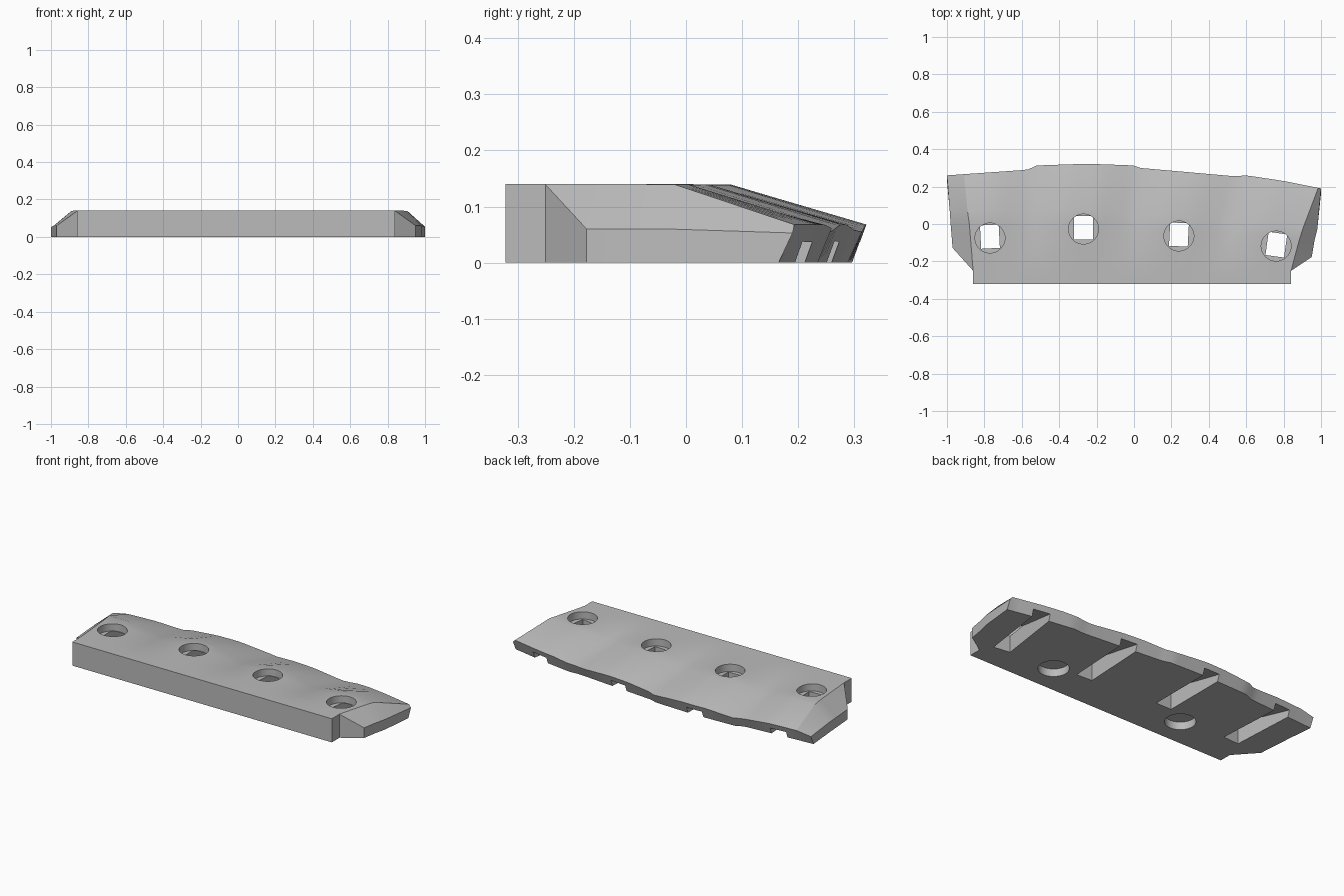
import bpy, bmesh, math
from mathutils import Matrix, Vector

if "Cube" in bpy.data.objects:
    bpy.data.objects.remove(bpy.data.objects["Cube"])

grey = bpy.data.materials.new("stone_grey")
grey.use_nodes = True
grey.diffuse_color = (0.5, 0.5, 0.5, 1)
grey.node_tree.nodes["Principled BSDF"].inputs["Base Color"].default_value = (0.5, 0.5, 0.5, 1)


def new_object(name, bm):
    bmesh.ops.recalc_face_normals(bm, faces=bm.faces)
    mesh = bpy.data.meshes.new(name)
    bm.to_mesh(mesh)
    bm.free()
    mesh.materials.append(grey)
    obj = bpy.data.objects.new(name, mesh)
    bpy.context.collection.objects.link(obj)
    return obj


# Curved rear edge, as seen from above
REAR = [(-1, .26), (-.57, .29), (-.52, .313), (-.25, .322), (0, .313), (.03, .3),
        (.54, .255), (.6, .26), (.8, .23), (1, .19)]


def rear_y(x):
    for (x0, y0), (x1, y1) in zip(REAR, REAR[1:]):
        if x <= x1:
            return y0 + (y1 - y0) * (x - x0) / (x1 - x0)
    return REAR[-1][1]


def valley(x):
    return max(0, *(1 - abs(x - c) / .19 for c in (-.55, -.01, .5)))


# Rows front to rear: depth fraction, height, valley drop,
# then outer left, top left, top right, outer right
ROWS = [(None, .14, 0, -.86, -.86, .84, .84),
        (0, .14, 0, -.86, -.86, .84, .84),
        (.2, .14, .008, -.97, -.87, .86, .95),
        (.42, .14, .024, -.98, -.88, .885, .965),
        (.56, .139, .036, -.985, -.89, .905, .98),
        (1, .068, .013, -1, -.91, .985, 1)]
COLS = 44


def build_body():
    bm = bmesh.new()
    top, bottom = [], []
    for depth, height, drop, out_l, top_l, top_r, out_r in ROWS:
        xs = [out_l] + [top_l + (top_r - top_l) * k / COLS for k in range(COLS + 1)] + [out_r]
        upper, lower = [], []
        for k, x in enumerate(xs):
            if depth is None:
                y = -.322
            else:
                skewed = depth - .25 * x * depth * (1 - depth)
                y = -.25 + (rear_y(x) + .25) * skewed
            z = height - drop * valley(x)
            if k in (0, len(xs) - 1):
                z = min(.06, height - .015) if depth else height - .001
            upper.append(bm.verts.new((x, y, z)))
            lower.append(bm.verts.new((x, y - (.025 if depth == 1 else 0), 0)))
        top.append(upper)
        bottom.append(lower)
    n, m = len(ROWS) - 1, COLS + 2
    for i in range(n):
        for k in range(m):
            for g in (top, bottom):
                bm.faces.new((g[i][k], g[i][k + 1], g[i + 1][k + 1], g[i + 1][k]))
        for k in (0, m):
            bm.faces.new((top[i][k], top[i + 1][k], bottom[i + 1][k], bottom[i][k]))
    for i in (0, n):
        for k in range(m):
            bm.faces.new((top[i][k], top[i][k + 1], bottom[i][k + 1], bottom[i][k]))
    return new_object("sloped_base", bm)


def cylinder_cutter(x, y, z0, z1, radius):
    bm = bmesh.new()
    bmesh.ops.create_cone(bm, cap_ends=True, segments=40, radius1=radius, radius2=radius,
                          depth=z1 - z0, matrix=Matrix.Translation((x, y, (z0 + z1) / 2)))
    return new_object("hole_cutter", bm)


def slot_cutter(x, y, angle):
    # Channel whose ceiling falls steeply towards the rear
    bm = bmesh.new()
    bmesh.ops.create_cube(bm, size=1)
    for v in bm.verts:
        rear = v.co.y > 0
        ceiling = .003 if rear else .125
        v.co = Vector((v.co.x * .1, .49 if rear else -.055, ceiling if v.co.z > 0 else -.02))
    bmesh.ops.transform(bm, verts=bm.verts, matrix=Matrix.Translation((x, y, 0))
                        @ Matrix.Rotation(math.radians(angle), 4, "Z"))
    return new_object("slot_cutter", bm)


def cut(body, cutter):
    cutter.hide_render = True
    mod = body.modifiers.new("cut", "BOOLEAN")
    mod.operation = "DIFFERENCE"
    mod.solver = "EXACT"
    mod.object = cutter
    bpy.ops.object.modifier_apply(modifier=mod.name)
    bpy.data.objects.remove(cutter)


body = build_body()
bpy.ops.object.select_all(action="DESELECT")
bpy.context.view_layer.objects.active = body
body.select_set(True)

# Four shallow round sockets, each with a channel to the rear edge
for x, y, angle in ((-.77, -.075, 3), (-.27, -.027, 0), (.24, -.064, -3), (.76, -.118, -8)):
    cut(body, slot_cutter(x, y, angle))
    cut(body, cylinder_cutter(x, y, .097, .3, .08))

# Two round recesses underneath
for x in (.42, -.44):
    cut(body, cylinder_cutter(x, -.15, -.05, .045, .082))

bpy.ops.object.shade_smooth_by_angle(angle=math.radians(25))
